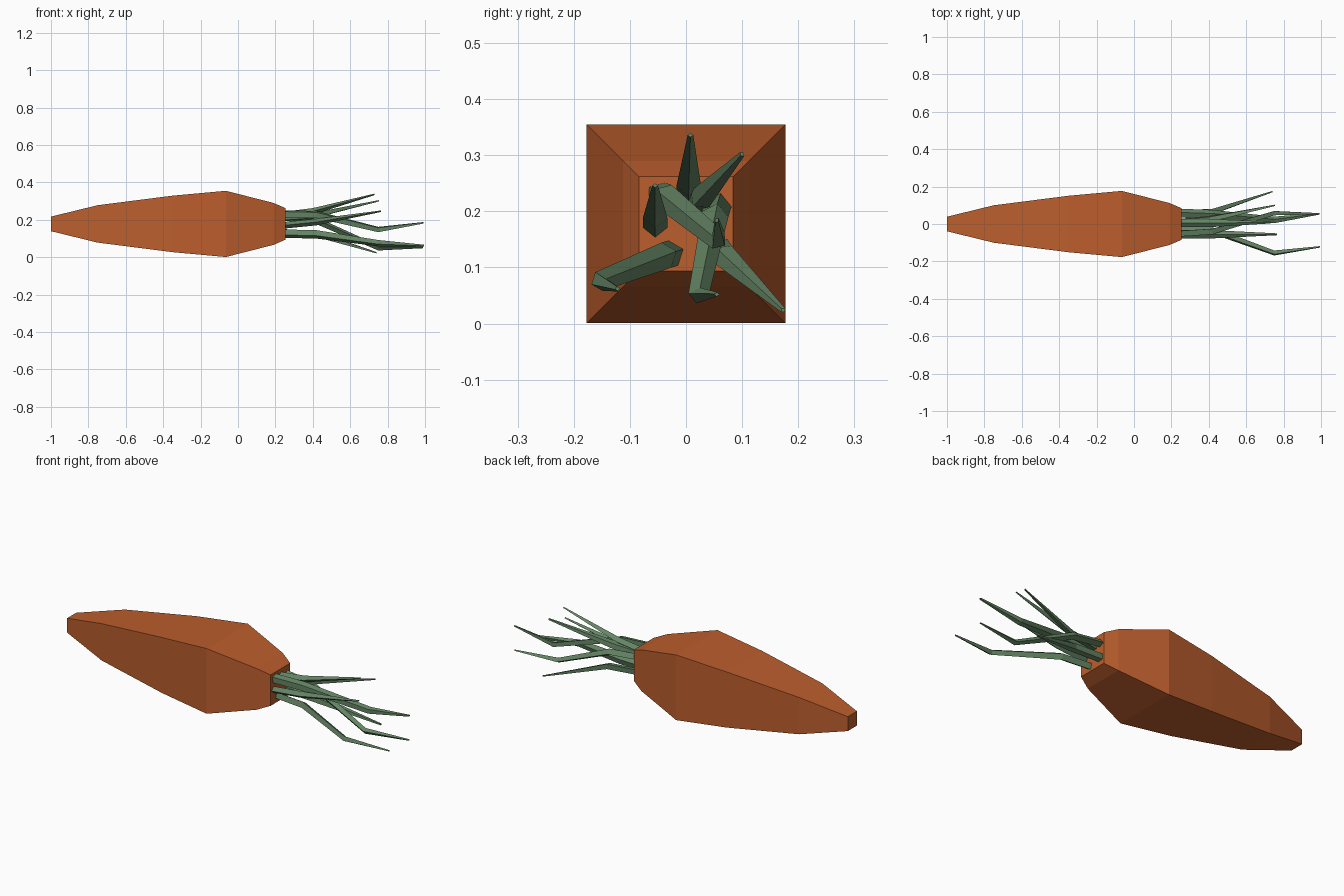
import bpy, bmesh, math
from mathutils import Vector

if "Cube" in bpy.data.objects:
    bpy.data.objects.remove(bpy.data.objects["Cube"])


def material(name, rgb):
    m = bpy.data.materials.new(name)
    m.diffuse_color = (*rgb, 1)
    m.use_nodes = True
    m.node_tree.nodes["Principled BSDF"].inputs["Base Color"].default_value = m.diffuse_color
    return m


orange = material("carrot orange", (0.50, 0.112, 0.026))
green = material("leaf green", (0.13, 0.235, 0.13))


def loft(name, rings, mat):
    """Skin a closed solid over a row of equal-sided rings."""
    bm = bmesh.new()
    rows = [[bm.verts.new(p) for p in ring] for ring in rings]
    n = len(rows[0])
    for a, b in zip(rows, rows[1:]):
        for i in range(n):
            j = (i + 1) % n
            bm.faces.new((a[i], a[j], b[j], b[i]))
    bm.faces.new(rows[0])
    bm.faces.new(rows[-1])
    bmesh.ops.recalc_face_normals(bm, faces=bm.faces)
    mesh = bpy.data.meshes.new(name)
    bm.to_mesh(mesh)
    bm.free()
    mesh.materials.append(mat)
    ob = bpy.data.objects.new(name, mesh)
    bpy.context.collection.objects.link(ob)
    return ob


# Root: square section, (x, half width)
MID = 0.178
profile = [(-1, 0.039), (-0.75, 0.1), (-0.35, 0.151), (-0.065, 0.177),
           (0.19, 0.112), (0.255, 0.084)]
corners = [(-1, -1), (1, -1), (1, 1), (-1, 1)]
loft("carrot_root",
     [[(x, h * u, MID + h * v) for u, v in corners] for x, h in profile], orange)

# Leaf stalks: centre paths (x, y, z), diamond section tapering to the tip
leaves = [
    [(0.24, 0.005, 0.225), (0.40, 0.005, 0.245), (0.73, 0.008, 0.336)],
    [(0.24, 0.012, 0.210), (0.40, 0.025, 0.222), (0.755, 0.100, 0.302)],
    [(0.24, 0.058, 0.135), (0.42, 0.066, 0.123), (0.74, 0.173, 0.024)],
    [(0.24, -0.055, 0.170), (0.42, -0.055, 0.188), (0.765, -0.055, 0.246)],
    [(0.24, -0.022, 0.126), (0.42, -0.035, 0.122), (0.75, -0.155, 0.075), (0.995, -0.122, 0.062)],
    [(0.24, 0.058, 0.215), (0.42, 0.052, 0.195), (0.75, 0.022, 0.050), (0.99, 0.055, 0.052)],
    [(0.24, -0.052, 0.232), (0.42, -0.040, 0.228), (0.75, 0.058, 0.148), (0.992, 0.055, 0.184)],
]
for k, path in enumerate(leaves):
    pts = [Vector(p) for p in path]
    sizes = [0.022, 0.022, 0.005] if len(pts) == 3 else [0.024, 0.024, 0.018, 0.005]
    # Widest across the direction the stalk splays towards
    d = pts[2] - pts[0]
    side = Vector((0, -d.z, d.y)).normalized()
    out = Vector((0, d.y, d.z)).normalized()
    rings = [[p + s * (side * math.cos(a) + out * math.sin(a) * 0.8)
              for a in (0, math.pi / 2, math.pi, 1.5 * math.pi)]
             for p, s in zip(pts, sizes)]
    loft(f"leaf_stalk_{k + 1}", rings, green)
